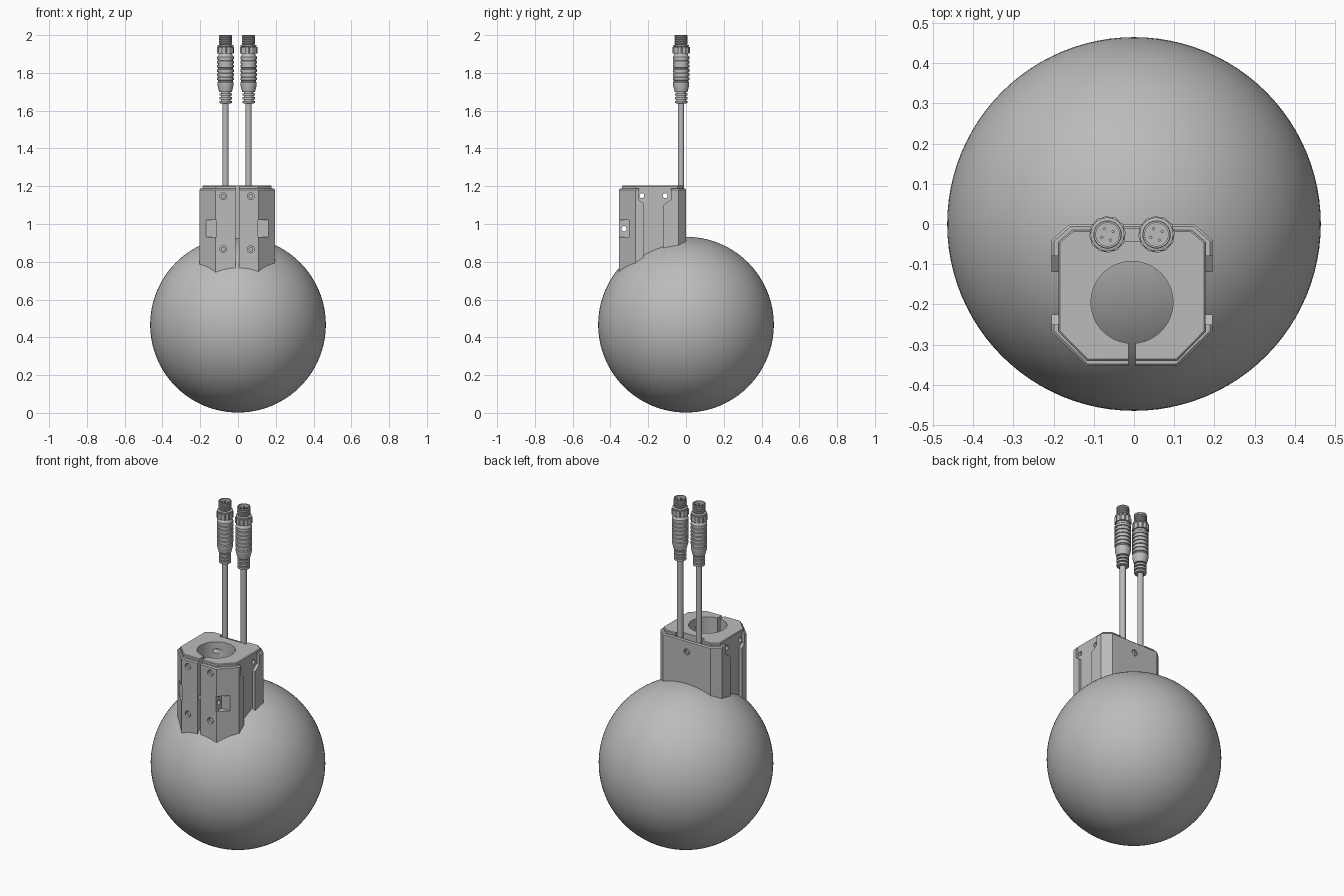
import bpy, bmesh, math
from mathutils import Vector, Matrix

cube = bpy.data.objects.get("Cube")
if cube:
    bpy.data.objects.remove(cube, do_unlink=True)

grey = bpy.data.materials.new("plain_grey")
grey.use_nodes = True
COLOUR = (0.5, 0.5, 0.5, 1)
grey.diffuse_color = COLOUR
grey.node_tree.nodes["Principled BSDF"].inputs["Base Color"].default_value = COLOUR

SHIFT = -0.005      # the mount sits slightly off the ball's middle
BASE, RIM, TOP = 0.7, 1.187, 1.203
BORE_Y = -0.195


def finish(name, bm):
    bmesh.ops.recalc_face_normals(bm, faces=bm.faces)
    mesh = bpy.data.meshes.new(name)
    bm.to_mesh(mesh)
    bm.free()
    ob = bpy.data.objects.new(name, mesh)
    bpy.context.collection.objects.link(ob)
    mesh.materials.append(grey)
    return ob


def activate(ob):
    bpy.ops.object.select_all(action='DESELECT')
    ob.select_set(True)
    bpy.context.view_layer.objects.active = ob


def smooth(ob):
    activate(ob)
    bpy.ops.object.shade_smooth_by_angle(angle=math.radians(32))


def prism(name, pts, lo, hi, along_x=False, bevel=0):
    """Extrude an outline along z, or a (y, z) outline along x."""
    bm = bmesh.new()
    place = (lambda u, v: (lo, u, v)) if along_x else (lambda u, v: (u, v, lo))
    face = bm.faces.new([bm.verts.new(place(u, v)) for u, v in pts])
    out = bmesh.ops.extrude_face_region(bm, geom=[face])
    verts = [g for g in out["geom"] if isinstance(g, bmesh.types.BMVert)]
    step = (hi - lo, 0, 0) if along_x else (0, 0, hi - lo)
    bmesh.ops.translate(bm, vec=step, verts=verts)
    bmesh.ops.recalc_face_normals(bm, faces=bm.faces)
    if bevel:
        rim = [e for e in bm.edges if all(abs(v.co.z - hi) < 1e-5 for v in e.verts)]
        bmesh.ops.bevel(bm, geom=rim, offset=bevel, segments=1, affect='EDGES')
    return finish(name, bm)


def box(name, x, y, z):
    return prism(name, [(x[0], y[0]), (x[1], y[0]), (x[1], y[1]), (x[0], y[1])], *z)


def rod(name, start, end, r, sides=24):
    a, b = Vector(start), Vector(end)
    turn = (b - a).to_track_quat('Z', 'Y').to_matrix().to_4x4()
    bm = bmesh.new()
    bmesh.ops.create_cone(bm, cap_ends=True, segments=sides, radius1=r, radius2=r,
                          depth=(b - a).length,
                          matrix=Matrix.Translation((a + b) / 2) @ turn)
    return finish(name, bm)


def lathe(name, profile, steps=32):
    bm = bmesh.new()
    vs = [bm.verts.new((r, 0, z)) for r, z in profile]
    es = [bm.edges.new(p) for p in zip(vs, vs[1:])]
    bmesh.ops.spin(bm, geom=vs + es, cent=(0, 0, 0), axis=(0, 0, 1),
                   angle=math.tau, steps=steps)
    bmesh.ops.remove_doubles(bm, verts=bm.verts, dist=1e-5)
    return finish(name, bm)


def cut(ob, cutter):
    activate(ob)
    mod = ob.modifiers.new("cut", 'BOOLEAN')
    mod.operation, mod.solver, mod.object = 'DIFFERENCE', 'EXACT', cutter
    bpy.ops.object.modifier_apply(modifier=mod.name)
    bpy.data.objects.remove(cutter, do_unlink=True)


def octagon(half):
    return half + [(-x, y) for x, y in reversed(half)]


# Ball
bpy.ops.mesh.primitive_uv_sphere_add(segments=96, ring_count=64, radius=0.465,
                                     location=(0, 0, 0.467))
ball = bpy.context.object
ball.name = "ball"
ball.data.materials.append(grey)
smooth(ball)

# Clamp housing with its raised top plate
housing = prism("clamp_housing", octagon([(0.113, -0.354), (0.2, -0.268),
                (0.2, -0.04), (0.155, 0)]), BASE, RIM, bevel=0.006)
plate = prism("top_plate", octagon([(0.112, -0.34), (0.183, -0.268),
              (0.183, -0.045), (0.148, -0.015)]), RIM, TOP, bevel=0.004)
parts = [housing, plate]

# Bore, clamping slit and cable opening
for ob in (housing, plate):
    cut(ob, rod("bore", (0, BORE_Y, 0.6), (0, BORE_Y, 1.3), 0.102, 64))
    cut(ob, box("slit", (-0.009, 0.009), (-0.4, -0.25), (0.6, 1.3)))
    cut(ob, box("cable_opening", (-0.085, 0.085), (-0.043, -0.012), (1.15, 1.3)))

# Side recesses, wider at the top, and corner pockets
recess = [(-0.225, 0.6), (-0.225, 1.108), (-0.25, 1.128), (-0.25, 1.3),
          (-0.08, 1.3), (-0.08, 1.128), (-0.12, 1.1), (-0.12, 0.6)]
for s in (-1, 1):
    cut(housing, prism("recess", recess, s * 0.183, s * 0.25, along_x=True))
    cut(housing, box("pocket", (s * 0.11, s * 0.25), (-0.4, -0.302), (0.93, 1.02)))

# Cross holes for the clamp bolt and the side screws
cut(housing, rod("bolt_hole", (-0.3, -0.328, 0.975), (0.3, -0.328, 0.975), 0.014))
for y in (-0.234, -0.11):
    cut(housing, rod("side_hole", (-0.3, y, 1.15), (0.3, y, 1.15), 0.013))

# Front screw holes and rear screw, each with a sunken head
for s in (-1, 1):
    for z in (0.867, 1.147):
        x = s * 0.073
        cut(housing, rod("front_hole", (x, -0.4, z), (x, -0.335, z), 0.018))
        parts.append(rod("front_screw", (x, -0.336, z), (x, -0.345, z), 0.012))
cut(housing, rod("rear_hole", (0, -0.011, 1.12), (0, 0.05, 1.12), 0.018))
rear_screw = rod("rear_screw", (0, -0.012, 1.12), (0, -0.003, 1.12), 0.014)
cut(rear_screw, rod("socket", (0, -0.007, 1.12), (0, 0.02, 1.12), 0.007, 6))
parts.append(rear_screw)

# Connector outline: ribbed boot, grip, neck, threaded tip with hollow socket
profile = [(0, 1.635)]
for i in range(3):
    z = 1.64 + 0.02 * i
    profile += [(0.033, z), (0.033, z + 0.012), (0.025, z + 0.012), (0.025, z + 0.019)]
profile += [(0.034, 1.7), (0.043, 1.735), (0.043, 1.75)]
for i in range(6):
    z = 1.755 + 0.022 * i
    profile += [(0.039, z), (0.039, z + 0.006), (0.044, z + 0.007), (0.044, z + 0.02)]
profile += [(0.038, 1.892), (0.035, 1.9), (0.035, 1.938), (0.042, 1.94),
            (0.042, 1.947), (0.031, 1.95)]
for i in range(4):
    z = 1.955 + 0.011 * i
    profile += [(0.035, z), (0.035, z + 0.005), (0.032, z + 0.008)]
profile += [(0.034, 2.0), (0.029, 2.0), (0.029, 1.965), (0, 1.965)]

# Two cables with connectors
for side, s in (("right", -1), ("left", 1)):
    x, y = s * 0.061, -0.026
    parts.append(rod(side + "_cable", (x, y, 1.1), (x, y, 1.645), 0.0165))
    connector = lathe(side + "_connector", profile)
    # Knurled collar: every other ring point pulled in
    teeth = []
    for i in range(48):
        r = 0.046 if i % 4 < 2 else 0.042
        a = math.tau * i / 48
        teeth.append((r * math.cos(a), r * math.sin(a)))
    collar = prism(side + "_collar", teeth, 1.903, 1.936)
    for ob in (connector, collar):
        ob.location = (x, y, 0)
    parts += [connector, collar]
    for i in range(4):
        a = math.tau * (i + 0.3) / 4
        px, py = x + 0.016 * math.cos(a), y + 0.016 * math.sin(a)
        parts.append(rod(side + "_pin", (px, py, 1.96), (px, py, 1.99), 0.004, 10))

for ob in parts:
    ob.location.x += SHIFT
    smooth(ob)
